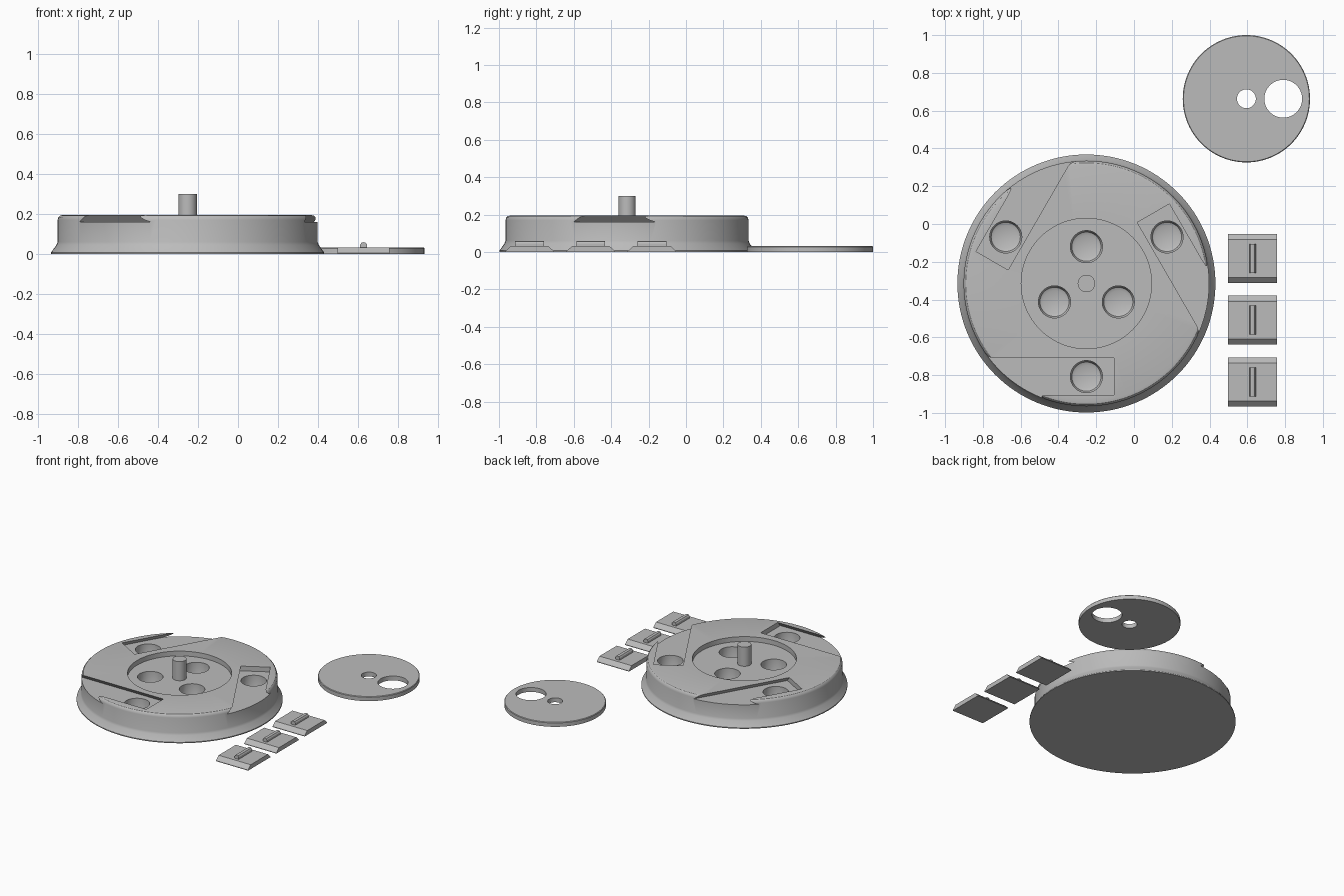
import bpy, bmesh, math
from mathutils import Matrix, Vector

cube = bpy.data.objects.get("Cube")
if cube:
    bpy.data.objects.remove(cube, do_unlink=True)

grey = bpy.data.materials.new("plain grey")
grey.use_nodes = True
colour = (0.5, 0.5, 0.5, 1)
grey.diffuse_color = colour
grey.node_tree.nodes["Principled BSDF"].inputs["Base Color"].default_value = colour


def finish(name, bm):
    bmesh.ops.recalc_face_normals(bm, faces=bm.faces)
    mesh = bpy.data.meshes.new(name)
    bm.to_mesh(mesh)
    bm.free()
    mesh.materials.append(grey)
    ob = bpy.data.objects.new(name, mesh)
    bpy.context.collection.objects.link(ob)
    return ob


def lathe(name, profile, centre=(0, 0), steps=96, closed=False):
    """Revolve (radius, height) points around a vertical axis."""
    bm = bmesh.new()
    verts = [bm.verts.new((r, 0, z)) for r, z in profile]
    edges = [bm.edges.new(pair) for pair in zip(verts, verts[1:])]
    if closed:
        edges.append(bm.edges.new((verts[-1], verts[0])))
    bmesh.ops.spin(bm, geom=verts + edges, cent=(0, 0, 0), axis=(0, 0, 1),
                   angle=math.tau, steps=steps)
    bmesh.ops.remove_doubles(bm, verts=bm.verts, dist=1e-5)
    bmesh.ops.translate(bm, verts=bm.verts, vec=(*centre, 0))
    return finish(name, bm)


def prism(name, outline, x0, x1, matrix):
    """Extrude a (y, z) outline along x."""
    bm = bmesh.new()
    face = bm.faces.new([bm.verts.new((x0, y, z)) for y, z in outline])
    out = bmesh.ops.extrude_face_region(bm, geom=[face])
    moved = [v for v in out["geom"] if isinstance(v, bmesh.types.BMVert)]
    bmesh.ops.translate(bm, verts=moved, vec=(x1 - x0, 0, 0))
    bmesh.ops.transform(bm, matrix=matrix, verts=bm.verts)
    return finish(name, bm)


def cut(ob, cutter):
    cutter.hide_render = True
    mod = ob.modifiers.new("cut", "BOOLEAN")
    mod.operation, mod.solver, mod.object = "DIFFERENCE", "EXACT", cutter
    bpy.context.view_layer.objects.active = ob
    bpy.ops.object.modifier_apply(modifier=mod.name)
    bpy.data.objects.remove(cutter, do_unlink=True)


def smooth(ob):
    bpy.ops.object.select_all(action="DESELECT")
    ob.select_set(True)
    bpy.context.view_layer.objects.active = ob
    bpy.ops.object.shade_smooth_by_angle(angle=math.radians(30))


# Round base with a flared foot and rounded rim
C = Vector((-0.252, -0.315))
TOP, FLOOR, PIT = 0.195, 0.16, 0.03
base = lathe("round_base", [(0, 0), (0.683, 0), (0.683, 0.007), (0.656, 0.045),
                            (0.65, 0.06), (0.65, 0.17), (0.646, 0.184),
                            (0.638, 0.192), (0.625, TOP), (0, TOP)], C, 128)

# Central round recess
cut(base, lathe("recess_cutter", [(0, FLOOR), (0.345, FLOOR), (0.345, 0.3), (0, 0.3)], C))

# Three dovetail slots, and a ring of pits inside and outside the recess
dovetail = [(-0.13, FLOOR), (0.13, FLOOR), (0.098, TOP), (0.098, 0.25),
            (-0.098, 0.25), (-0.098, TOP)]
pit = [(0, PIT), (0.06, PIT), (0.077, PIT + 0.008), (0.085, PIT + 0.025),
       (0.085, 0.3), (0, 0.3)]
for i in range(3):
    turn = Matrix.Rotation(math.tau * i / 3, 4, "Z")
    place = Matrix.Translation((*C, 0)) @ turn @ Matrix.Translation((0, -0.493, 0))
    cut(base, prism("slot_cutter", dovetail, -0.75, 0.145, place))
for i in range(3):
    turn = Matrix.Rotation(math.tau * i / 3, 2)
    for offset in (Vector((0, -0.493)), Vector((0, 0.195))):
        cut(base, lathe("pit_cutter", pit, C + turn @ offset, 48))
smooth(base)

# Centre pin
smooth(lathe("centre_pin", [(0, FLOOR - 0.01), (0.046, FLOOR - 0.01),
                            (0.046, 0.3), (0, 0.3)], C, 48))

# Loose cover disc with a pin hole and one access hole
D = (0.595, 0.663)
cover = lathe("cover_disc", [(0.05, 0), (0.337, 0), (0.337, 0.028), (0.333, 0.032),
                             (0.05, 0.032)], D, 96, closed=True)
cut(cover, lathe("access_cutter", [(0, -0.1), (0.1, -0.1), (0.1, 0.1), (0, 0.1)],
                 (D[0] + 0.195, D[1]), 64))
smooth(cover)

# Three loose dovetail sliders with rounded grip ridges
plate = [(-0.13, 0), (0.13, 0), (0.13, 0.004), (0.1, 0.032), (-0.1, 0.032), (-0.13, 0.004)]
ridge = [(-0.017, 0.025), (0.017, 0.025), (0.017, 0.047), (0.011, 0.056),
         (0, 0.059), (-0.011, 0.056), (-0.017, 0.047)]
for i in range(3):
    place = Matrix.Translation((0.628, -0.182 - 0.327 * i, 0))
    prism(f"slider_{i + 1}", plate, -0.13, 0.13, place)
    smooth(prism(f"slider_ridge_{i + 1}", ridge, -0.077, 0.077,
                 place @ Matrix.Rotation(math.pi / 2, 4, "Z")))
